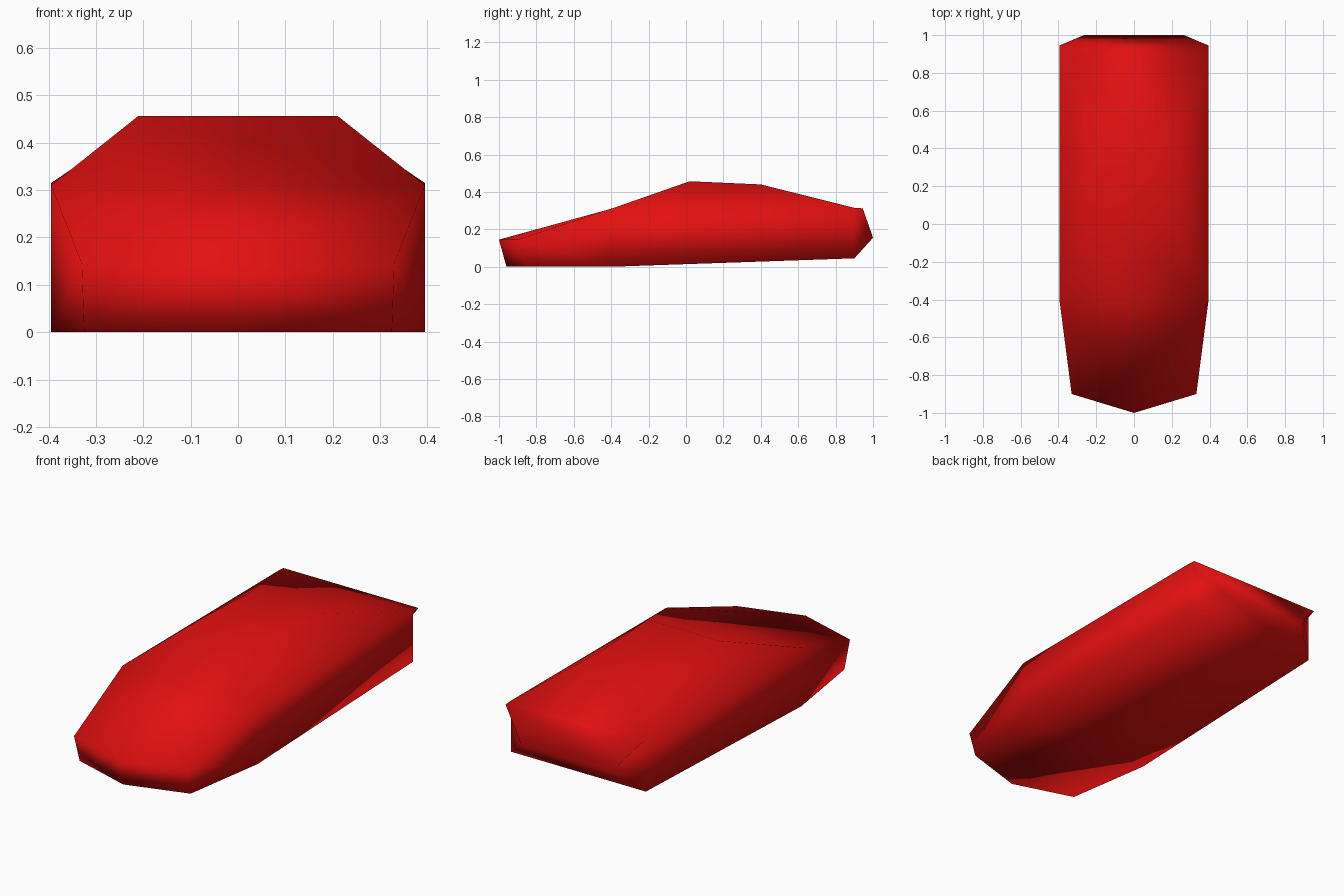
import bpy
import bmesh

cube = bpy.data.objects.get("Cube")
if cube:
    bpy.data.objects.remove(cube, do_unlink=True)

# Single body paint
red = bpy.data.materials.new("red_paint")
red.use_nodes = True
colour = (0.76, 0.005, 0.005, 1)
red.diffuse_color = colour
red.node_tree.nodes["Principled BSDF"].inputs["Base Color"].default_value = colour

# Corner points of one half of the shell; the other half is mirrored
corners = {
    "nose_top": (0.33, -0.9, 0.145),
    "nose_low": (0.325, -0.86, 0),
    "hood": (0.395, -0.4, 0.31),
    "sill": (0.395, -0.4, 0),
    "roof_front": (0.21, 0.02, 0.457),
    "roof_back": (0.21, 0.4, 0.44),
    "deck": (0.395, 0.9, 0.315),
    "lip": (0.395, 0.945, 0.312),
    "bumper": (0.265, 1, 0.155),
    "tail_low": (0.395, 0.9, 0.045),
}
centre = {"tip_top": (0, -1, 0.145), "tip_low": (0, -0.96, 0)}

bm = bmesh.new()
mid = {name: bm.verts.new(p) for name, p in centre.items()}
left = {name: bm.verts.new(p) for name, p in corners.items()}
right = {name: bm.verts.new((-p[0], p[1], p[2])) for name, p in corners.items()}

# Faces that repeat on each side: hood edge, nose, flanks, window slope, rear corner
side_faces = (
    "tip_top nose_top hood",
    "tip_top tip_low nose_low nose_top",
    "nose_top nose_low sill hood",
    "hood sill tail_low deck",
    "hood deck roof_back roof_front",
    "deck bumper lip",
    "deck tail_low bumper",
)
for side in (left, right):
    points = {**mid, **side}
    for face in side_faces:
        bm.faces.new([points[name] for name in face.split()])

# Bands that span the full width: windscreen, roof, rear window, deck, tail, floor
band_path = ("hood roof_front roof_back deck lip bumper tail_low sill nose_low").split()
for a, b in zip(band_path, band_path[1:]):
    bm.faces.new((left[a], right[a], right[b], left[b]))
bm.faces.new((mid["tip_top"], left["hood"], right["hood"]))
bm.faces.new((mid["tip_low"], left["nose_low"], right["nose_low"]))

bmesh.ops.recalc_face_normals(bm, faces=bm.faces)
for face in bm.faces:
    face.smooth = True

mesh = bpy.data.meshes.new("car_body")
bm.to_mesh(mesh)
bm.free()
mesh.materials.append(red)
bpy.context.collection.objects.link(bpy.data.objects.new("car_body", mesh))
